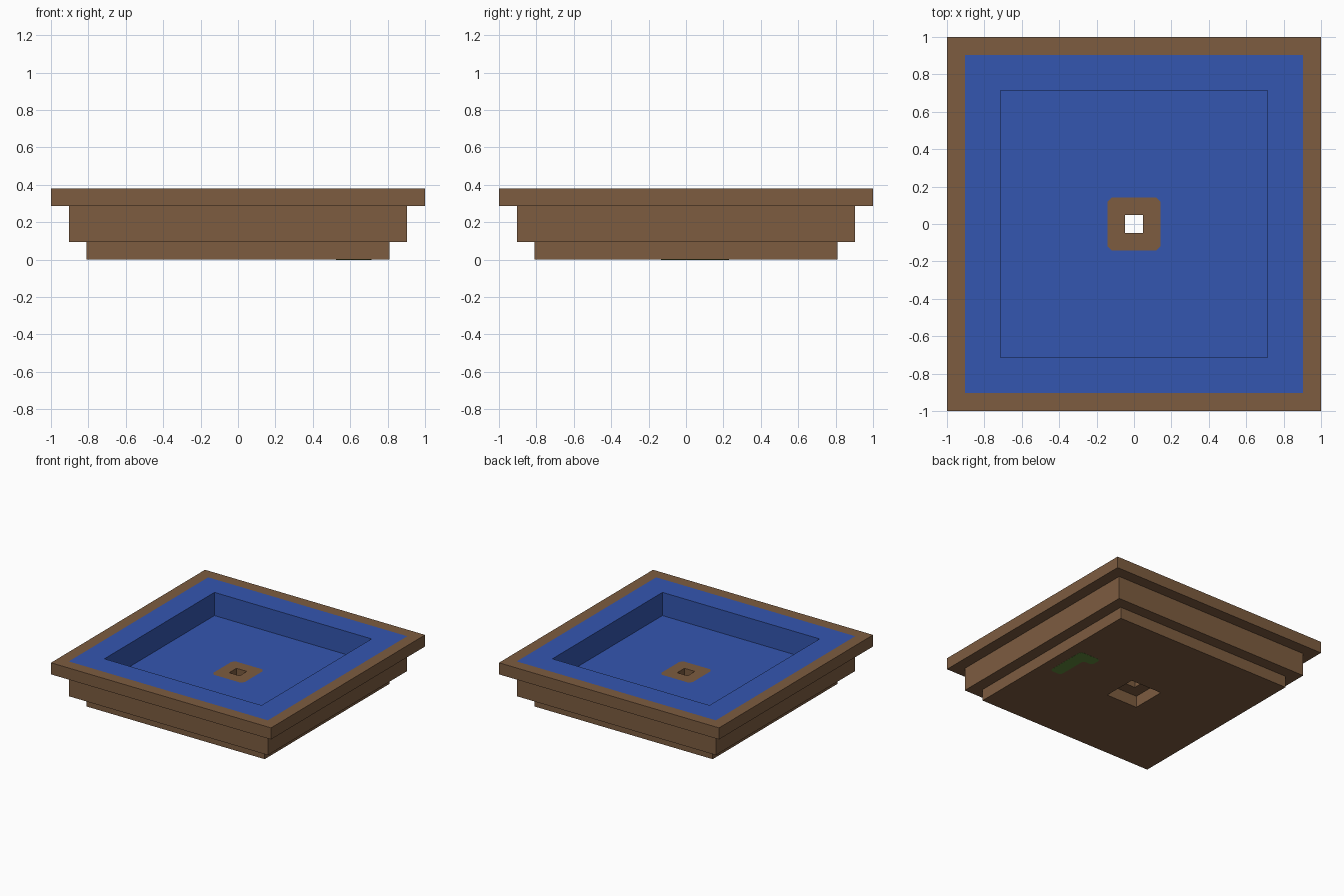
import bpy
import bmesh

if "Cube" in bpy.data.objects:
    bpy.data.objects.remove(bpy.data.objects["Cube"], do_unlink=True)

U = 2 / 21  # module: the basin is 21 modules wide


def material(name, rgb):
    m = bpy.data.materials.new(name)
    m.use_nodes = True
    color = (*rgb, 1)
    m.diffuse_color = color
    m.node_tree.nodes["Principled BSDF"].inputs["Base Color"].default_value = color
    return m


brown = material("brown clay", (0.205, 0.107, 0.051))
blue = material("water blue", (0.034, 0.093, 0.434))
green = material("moss green", (0.115, 0.242, 0.045))


def finish(bm, name, mats):
    bmesh.ops.recalc_face_normals(bm, faces=bm.faces)
    mesh = bpy.data.meshes.new(name)
    bm.to_mesh(mesh)
    bm.free()
    for m in mats:
        mesh.materials.append(m)
    obj = bpy.data.objects.new(name, mesh)
    bpy.context.collection.objects.link(obj)
    return obj


def square_loop(bm, r, z, cut):
    """Square ring of vertices, two per corner so corners can be clipped."""
    pts = []
    a, b = r, r - cut
    for x, y in ((a, b), (b, a)):
        pts.append((x, y))
    for _ in range(3):
        pts += [(-y, x) for x, y in pts[-2:]]
    return [bm.verts.new((x * U, y * U, z * U)) for x, y in pts]


# Stepped basin: closed profile of (half width, height, corner cut, colour of next band)
profile = [
    (0.5, 2, 0, 0), (1.5, 2, 0.25, 1),            # drain surround, floor
    (7.5, 2, 0, 1), (7.5, 4, 0, 1),               # inner wall, inner rim
    (9.5, 4, 0, 0), (10.5, 4, 0, 0),              # outer lip
    (10.5, 3, 0, 0), (9.5, 3, 0, 0),              # body
    (9.5, 1, 0, 0), (8.5, 1, 0, 0),               # foot
    (8.5, 0, 0, 0), (1.5, 0, 0, 0),               # underside
    (1.5, 1, 0, 0), (0.5, 1, 0, 0),               # drain recess and hole
]
bm = bmesh.new()
loops = [square_loop(bm, r, z, c) for r, z, c, _ in profile]
for i, (_, _, _, color) in enumerate(profile):
    lower, upper = loops[i], loops[(i + 1) % len(loops)]
    for k in range(8):
        j = (k + 1) % 8
        face = bm.faces.new((lower[k], lower[j], upper[j], upper[k]))
        face.material_index = color
bmesh.ops.remove_doubles(bm, verts=bm.verts, dist=1e-5)
finish(bm, "basin", [brown, blue])

# Thin angled mark on the underside
outline = [(6.4, -1.4), (7.5, -1.4), (7.5, 2.4), (5.5, 2.4), (5.5, 1.4), (6.4, 1.4)]
bm = bmesh.new()
base = bm.faces.new([bm.verts.new((x * U, y * U, -0.001)) for x, y in outline])
bmesh.ops.bevel(bm, geom=bm.verts[:], offset=0.025, segments=2,
                profile=0.5, affect='VERTICES')
ext = bmesh.ops.extrude_face_region(bm, geom=bm.faces[:])
top = [v for v in ext["geom"] if isinstance(v, bmesh.types.BMVert)]
bmesh.ops.translate(bm, verts=top, vec=(0, 0, 0.002))
finish(bm, "underside_mark", [green])
